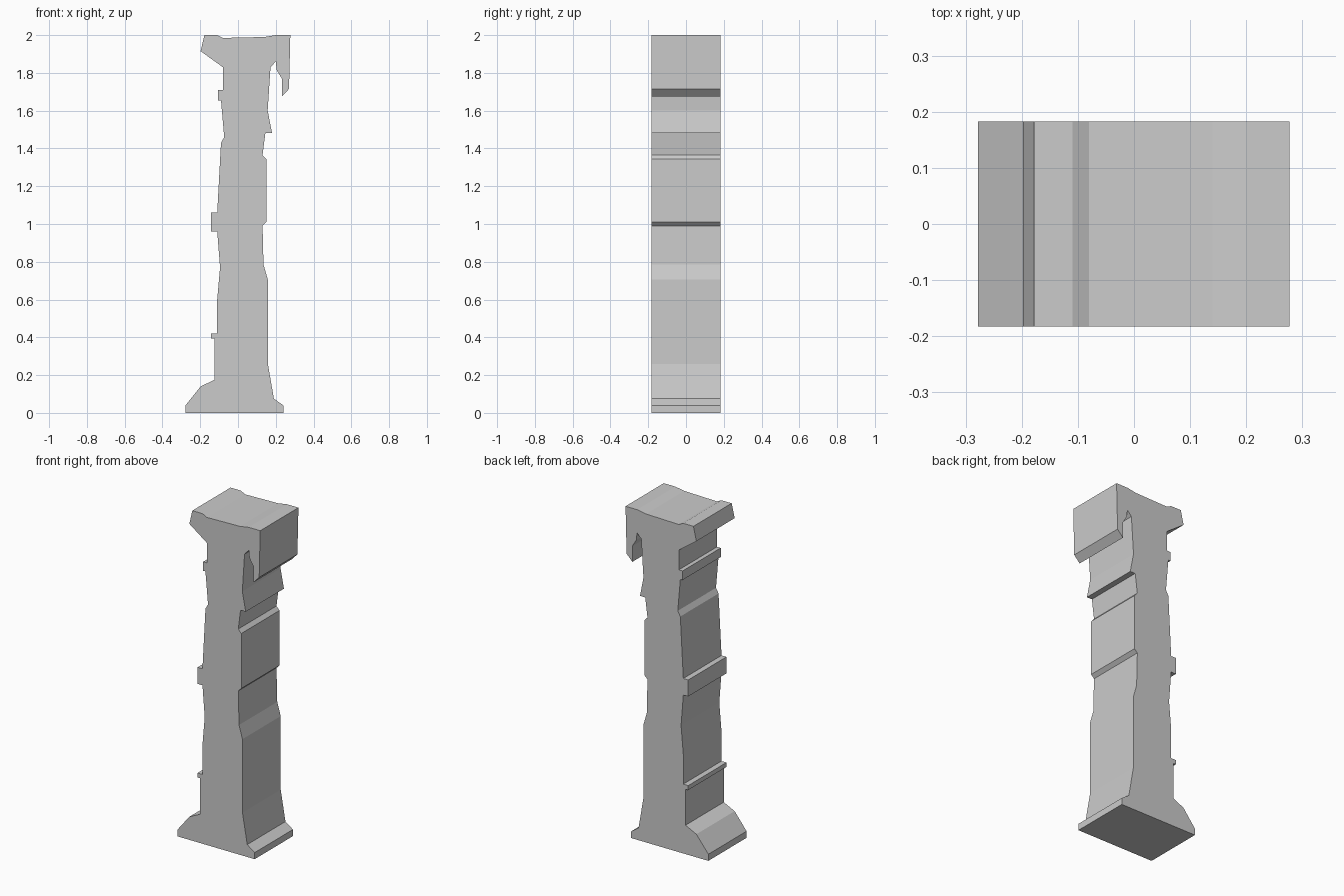
import bpy
import bmesh

HALF_DEPTH = 0.183

default_cube = bpy.data.objects.get("Cube")
if default_cube:
    bpy.data.objects.remove(default_cube, do_unlink=True)


def make_material(name, colour):
    material = bpy.data.materials.new(name)
    material.use_nodes = True
    material.diffuse_color = colour
    shader = material.node_tree.nodes["Principled BSDF"]
    shader.inputs["Base Color"].default_value = colour
    return material


def band(inner_low, inner_high, outer, low, high):
    """Square moulding that stands out from the shaft side."""
    return [(inner_low, low), (outer, low), (outer, high), (inner_high, high)]


def extrude_profile(name, outline, material):
    """Solid made by sweeping an outline from front to back."""
    bm = bmesh.new()
    front = bm.faces.new([bm.verts.new((x, -HALF_DEPTH, z)) for x, z in outline])
    swept = bmesh.ops.extrude_face_region(bm, geom=[front], use_keep_orig=True)
    moved = [item for item in swept["geom"] if isinstance(item, bmesh.types.BMVert)]
    bmesh.ops.translate(bm, verts=moved, vec=(0, 2 * HALF_DEPTH, 0))
    bmesh.ops.recalc_face_normals(bm, faces=bm.faces)
    mesh = bpy.data.meshes.new(name)
    bm.to_mesh(mesh)
    bm.free()
    mesh.materials.append(material)
    pillar = bpy.data.objects.new(name, mesh)
    bpy.context.collection.objects.link(pillar)
    return pillar


# Flared foot, right side
foot_right = [(-.278, 0), (-.278, .04), (-.198, .14), (-.125, .175)]

# Shaft with three raised bands, right side
shaft_right = (
    band(-.125, -.11, -.143, .393, .42)
    + [(-.11, .6), (-.095, .77)]
    + band(-.11, -.11, -.143, .96, 1.06)
    + [(-.09, 1.43), (-.073, 1.46)]
    + band(-.09, -.08, -.105, 1.655, 1.71)
)

# Capital with a shallow dip on top
capital = [(-.08, 1.83), (-.198, 1.915), (-.178, 2), (-.11, 2),
           (-.08, 1.985), (.14, 1.99), (.2, 2), (.277, 2)]

# Hanging lip on the left of the capital
lip = [(.27, 1.715), (.232, 1.675), (.232, 1.77),
       (.205, 1.815), (.2, 1.86), (.172, 1.83)]

# Chipped shaft, left side
shaft_left = [(.157, 1.6), (.18, 1.483), (.145, 1.483), (.13, 1.365),
              (.15, 1.343), (.15, 1.01), (.13, .99), (.135, .785),
              (.158, .705), (.158, .26)]

# Flared foot, left side
foot_left = [(.19, .075), (.24, .04), (.24, 0)]

stone = make_material("grey stone", (.6, .6, .6, 1))
outline = foot_right + shaft_right + capital + lip + shaft_left + foot_left
extrude_profile("pillar", outline, stone)
